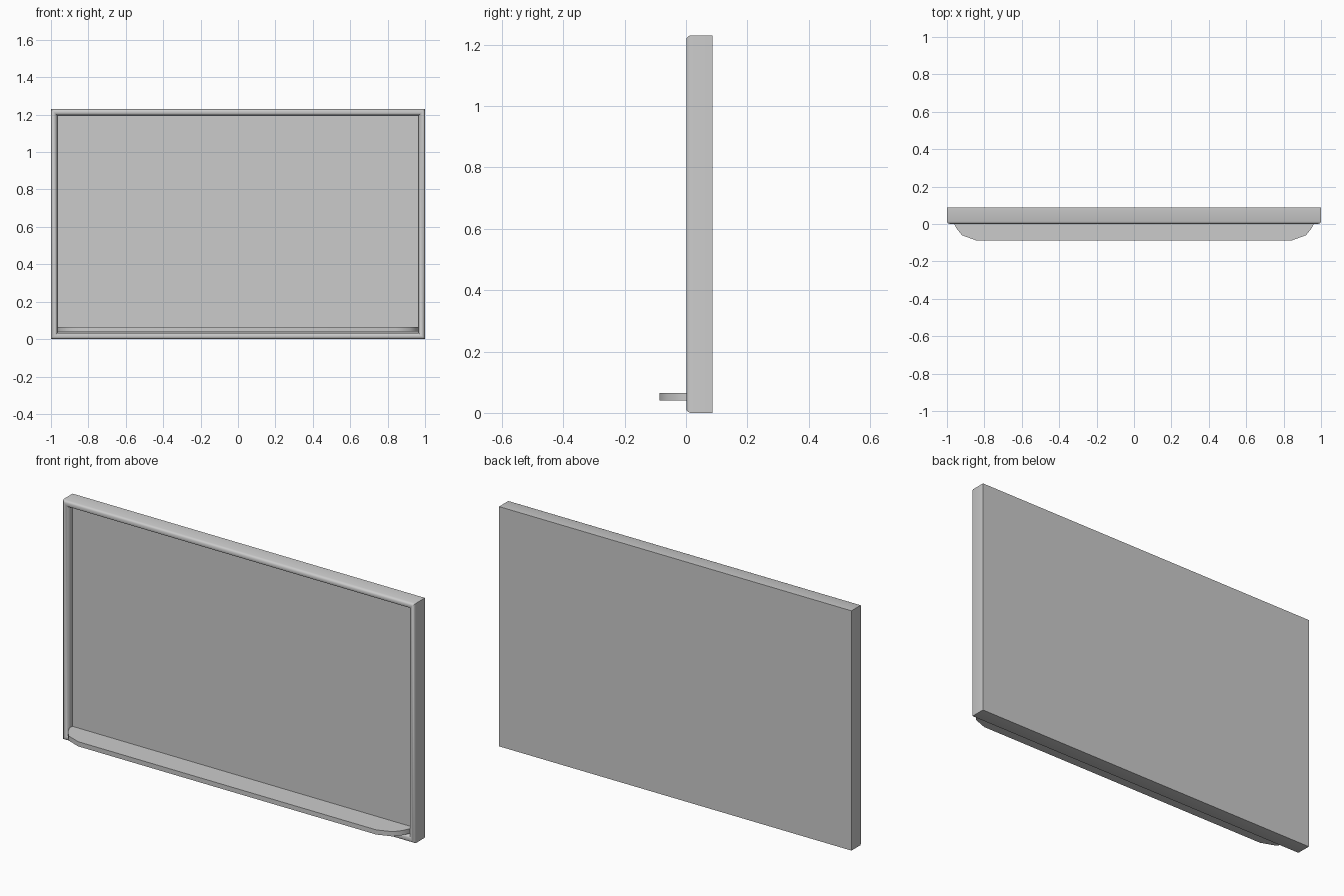
import bpy, bmesh, math

cube = bpy.data.objects.get("Cube")
if cube:
    bpy.data.objects.remove(cube, do_unlink=True)

HALF_W, HEIGHT, BACK, BOARD_Y = 1.0, 1.23, 0.087, 0.036

# One plain grey for the whole board
grey = bpy.data.materials.new("light grey")
grey.use_nodes = True
colour = (0.6, 0.6, 0.6, 1)
grey.diffuse_color = colour
grey.node_tree.nodes["Principled BSDF"].inputs["Base Color"].default_value = colour


def finish(name, bm, angle=40):
    bmesh.ops.recalc_face_normals(bm, faces=bm.faces[:])
    mesh = bpy.data.meshes.new(name)
    bm.to_mesh(mesh)
    bm.free()
    mesh.materials.append(grey)
    obj = bpy.data.objects.new(name, mesh)
    bpy.context.collection.objects.link(obj)
    bpy.ops.object.select_all(action='DESELECT')
    obj.select_set(True)
    bpy.context.view_layer.objects.active = obj
    bpy.ops.object.shade_smooth_by_angle(angle=math.radians(angle))
    return obj


def rectangle(bm, inset, y):
    w, low, high = HALF_W - inset, inset, HEIGHT - inset
    return [bm.verts.new((x, y, z)) for x, z in
            ((-w, low), (w, low), (w, high), (-w, high))]


# Mitred frame: rounded moulding profile as (inset, depth)
profile = [(0, BACK), (0, 0.014), (0.003, 0.007), (0.009, 0.002), (0.016, 0.001),
           (0.023, 0.003), (0.029, 0.008), (0.034, 0.017), (0.034, BOARD_Y)]
bm = bmesh.new()
loops = [rectangle(bm, inset, y) for inset, y in profile]
for a, b in zip(loops, loops[1:]):
    for i in range(4):
        j = (i + 1) % 4
        bm.faces.new((a[i], a[j], b[j], b[i]))
# Writing surface and back panel close the shell
bm.faces.new(loops[-1])
bm.faces.new(loops[0])
finish("framed_board", bm)

# Tray: one flat slab with rounded front corners
half = [(0.966, BOARD_Y), (0.966, 0.012), (0.95, -0.022), (0.92, -0.06), (0.846, -BACK)]
outline = half + [(-x, y) for x, y in reversed(half)]
bm = bmesh.new()
base = bm.faces.new([bm.verts.new((x, y, 0.041)) for x, y in outline])
top = bmesh.ops.extrude_face_region(bm, geom=[base])
bmesh.ops.translate(bm, vec=(0, 0, 0.024),
                    verts=[v for v in top["geom"] if isinstance(v, bmesh.types.BMVert)])
finish("marker_tray", bm)
